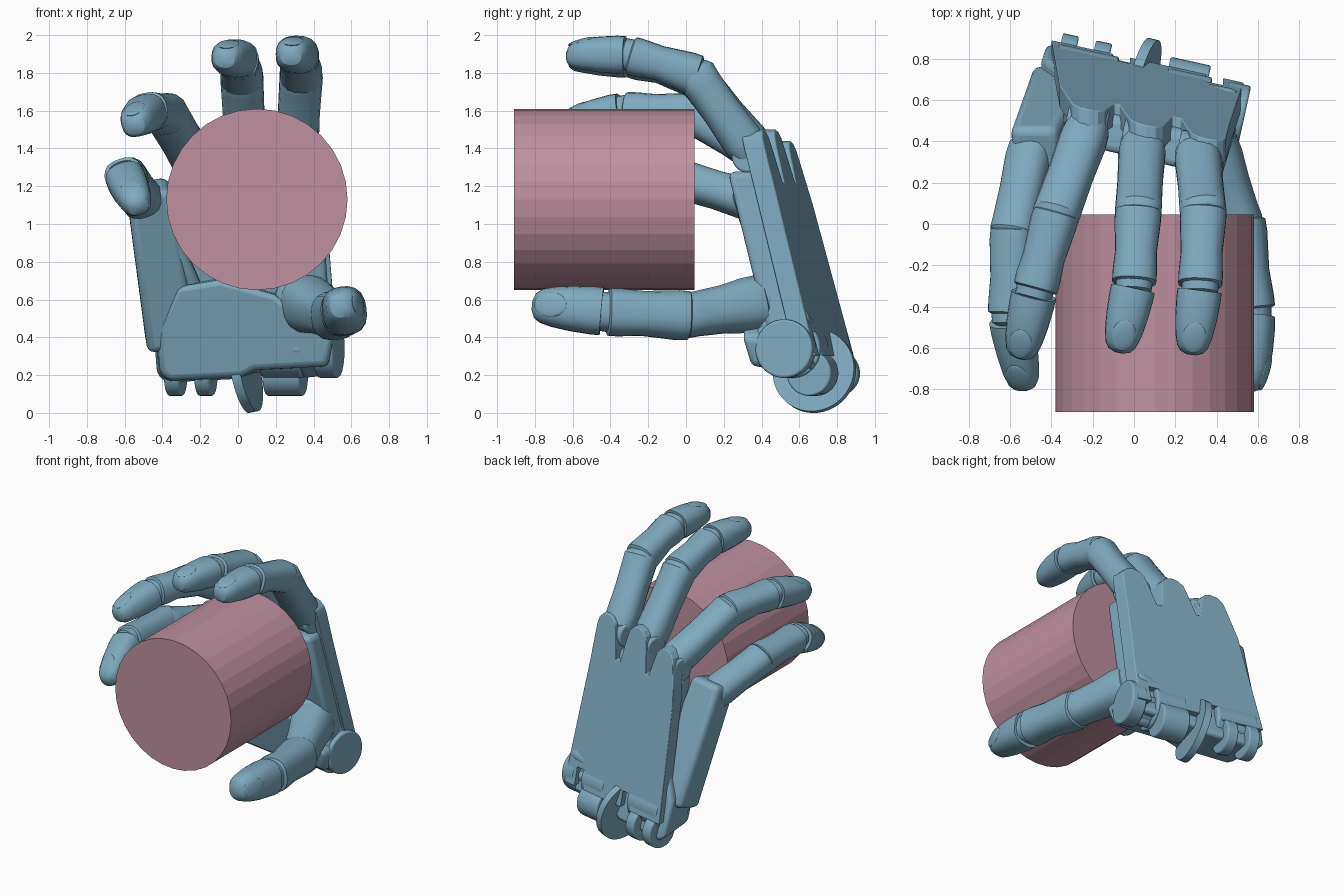
import bpy, bmesh
from math import cos, sin, pi
from mathutils import Vector, Matrix

if "Cube" in bpy.data.objects:
    bpy.data.objects.remove(bpy.data.objects["Cube"])


def material(name, color):
    m = bpy.data.materials.new(name)
    m.diffuse_color = color
    m.use_nodes = True
    m.node_tree.nodes["Principled BSDF"].inputs["Base Color"].default_value = m.diffuse_color
    return m


BLUE = material("hand_blue", (0.21, 0.40, 0.52, 1))
PINK = material("cylinder_pink", (0.52, 0.28, 0.35, 1))


def finish(name, bm, mat=BLUE, bevel=0.0, smooth=True):
    bmesh.ops.recalc_face_normals(bm, faces=bm.faces)
    me = bpy.data.meshes.new(name)
    bm.to_mesh(me)
    bm.free()
    ob = bpy.data.objects.new(name, me)
    bpy.context.collection.objects.link(ob)
    me.materials.append(mat)
    bpy.context.view_layer.objects.active = ob
    bpy.ops.object.select_all(action='DESELECT')
    ob.select_set(True)
    if smooth:
        bpy.ops.object.shade_smooth_by_angle(angle=0.5)
    if bevel:
        b = ob.modifiers.new("round", 'BEVEL')
        b.width, b.segments, b.limit_method = bevel, 3, 'ANGLE'
    return ob


def frame(p, q, up):
    d = (q - p).normalized()
    side = d.cross(Vector(up)).normalized()
    return d, side, side.cross(d)


def loft(name, rings, bevel=0.0):
    bm = bmesh.new()
    rows = [[bm.verts.new(v) for v in r] for r in rings]
    n = len(rows[0])
    for a, b in zip(rows, rows[1:]):
        for i in range(n):
            bm.faces.new((a[i], a[(i + 1) % n], b[(i + 1) % n], b[i]))
    bm.faces.new(rows[0][::-1])
    bm.faces.new(rows[-1])
    return finish(name, bm, bevel=bevel)


def phalanx(name, p, q, up, prof, r, n=20):
    """Rounded segment; prof rows: position, width, depth, rise (in r)."""
    d, s, u = frame(p, q, up)
    L = (q - p).length
    rings = []
    for t, w, h, rise in prof:
        c = p + d * (t * L) + u * (rise * r)
        ring = []
        for k in range(n):
            x, y = cos(2 * pi * k / n), sin(2 * pi * k / n)
            f = (abs(x) ** 2.6 + abs(y) ** 2.6) ** (-1 / 2.6)
            ring.append(c + s * (x * f * w * r) + u * (y * f * h * r))
        rings.append(ring)
    return loft(name, rings)


def shear(x, t, z):
    """Palm space: t is depth measured from the sloping back of the hand."""
    return Vector((x, 0.88 - 0.22 * x - 0.26 * z + t, z))


def slab(name, outline, t0, t1, bevel=0.02, inset=1.0):
    cx = sum(p[0] for p in outline) / len(outline)
    cz = sum(p[1] for p in outline) / len(outline)
    back = [shear(x, t0, z) for x, z in outline]
    front = [shear(cx + (x - cx) * inset, t1, cz + (z - cz) * inset) for x, z in outline]
    return loft(name, [back, front], bevel)


def beam(name, p, q, up, a, b, bevel=0.04):
    """Tapered block; a and b are (half width, half depth) at each end."""
    p, q = Vector(p), Vector(q)
    d, s, u = frame(p, q, up)
    sq = ((-1, -1), (1, -1), (1, 1), (-1, 1))
    return loft(name, [[c + s * (i * w) + u * (j * h) for i, j in sq]
                       for c, (w, h) in ((p, a), (q, b))], bevel)


def rod(name, c, axis, r, depth, n=40, mat=BLUE, bevel=0.0, smooth=True):
    bm = bmesh.new()
    bmesh.ops.create_cone(bm, cap_ends=True, segments=n, radius1=r, radius2=r, depth=depth)
    rot = Vector((0, 0, 1)).rotation_difference(Vector(axis)).to_matrix().to_4x4()
    bm.transform(Matrix.Translation(c) @ rot)
    return finish(name, bm, mat, bevel, smooth)


def ball(name, c, scale, axes):
    bm = bmesh.new()
    bmesh.ops.create_uvsphere(bm, u_segments=20, v_segments=12, radius=1)
    rot = Matrix(axes).transposed().to_4x4()
    bm.transform(Matrix.Translation(c) @ rot @ Matrix.Diagonal((*scale, 1)))
    return finish(name, bm)


# phalanx profiles
PROX = [(-.17, .45, .45, -.2), (-.12, .8, .75, -.1), (-.03, .98, .95, 0), (.12, 1.04, 1, 0),
        (.5, 1, .92, 0), (.85, 1.02, .95, 0), (1, 1.03, 1, 0), (1.07, .9, .85, -.05), (1.12, .5, .5, -.15)]
MID = [(-.1, .6, .6, -.1), (-.03, 1.0, .98, 0), (.1, 1.02, 1, 0), (.55, .92, .84, .04),
       (.85, .98, .93, 0), (.97, .97, .92, 0), (.99, .82, .78, 0), (1.1, .78, .74, 0), (1.15, .4, .4, 0)]
TIP = [(.07, .75, .7, 0), (.07, .98, .9, 0), (.2, .98, .92, 0), (.5, .92, .86, 0), (.75, .82, .76, 0),
       (.92, .68, .64, -.04), (1.0, .5, .45, -.08), (1.04, .2, .2, -.1)]
THUMB_PROX = [(-.12, .8, .8, 0), (0, 1.15, 1.1, 0), (.2, 1.12, 1.1, 0), (.5, .98, .98, 0),
              (.85, .92, .9, 0), (1, .92, .9, 0), (1.1, .8, .8, 0)]


def finger(name, pts, up, r, prox=PROX):
    k, m, j, t = (Vector(p) for p in pts)
    phalanx(name + "_proximal", k, m, up, prox, r)
    phalanx(name + "_middle", m, j, up, MID, r)
    phalanx(name + "_distal", j, t, up, TIP, r)
    d, s, u = frame(j, t, up)
    tilted = (u + d * .28).normalized()
    nail = j.lerp(t, .78) + u * (r * .62)
    ball(name + "_nail", nail, (.52 * r, .72 * r, .13 * r), (s, (d - u * .28).normalized(), tilted))


# held cylinder
rod("held_cylinder", (.10, -.4325, 1.13), (0, 1, 0), .48, .955, 32, PINK, smooth=False)

# fingers and thumb
finger("first_finger", [(.31, .33, 1.40), (.335, .05, 1.79), (.32, -.30, 1.895), (.28, -.62, 1.90)], (0, -.2, 1), .11)
finger("second_finger", [(.04, .37, 1.39), (.02, .05, 1.78), (0, -.29, 1.875), (-.07, -.61, 1.885)], (0, -.2, 1), .11)
finger("third_finger", [(-.23, .45, 1.33), (-.38, .04, 1.58), (-.48, -.32, 1.595), (-.55, -.64, 1.53)], (-.2, 0, 1), .11)
finger("fourth_finger", [(-.50, .36, 1.12), (-.585, -.04, 1.24), (-.60, -.44, 1.25), (-.53, -.79, 1.10)], (-.35, 0, 1), .107)
finger("thumb", [(.36, .38, .58), (.51, 0, .515), (.565, -.42, .535), (.555, -.80, .57)], (1, 0, .15), .128, THUMB_PROX)
ball("thumb_base", (.34, .41, .59), (.15, .13, .15), Matrix.Identity(3))

# back plate with three rounded knuckle prongs and wrist notches
outline = [(-.40, .30), (-.10, .30), (-.10, .41), (-.02, .41), (-.02, .30), (.35, .30),
           (.35, .43), (.43, .43), (.43, .30), (.53, .30), (.46, 1.15)]
for x, top in ((.355, 1.50), (.06, 1.50), (-.22, 1.44)):
    if x < .3:
        outline += [(x + .125, 1.22)]
    outline += [(x + .09 * cos(a * pi / 6), top - .09 + .09 * sin(a * pi / 6)) for a in range(7)]
    if x > -.2:
        outline += [(x - .13, 1.22)]
outline += [(-.36, 1.10)]
slab("back_plate", outline, 0, -.11, .006)

# palm body and heel
slab("palm_body", [(-.38, .35), (.50, .35), (.43, 1.28), (-.33, 1.24)], -.05, -.24, .04)
slab("palm_heel", [(-.43, .20), (-.38, .16), (.02, .18), (.10, .22), (.50, .24), (.53, .40),
                   (.20, .64), (-.10, .72), (-.34, .68), (-.45, .45)], -.05, -.37, .10, .95)

# knuckle hinges
for i, (x, z) in enumerate(((.31, 1.36), (.04, 1.35), (-.23, 1.29))):
    rod(f"knuckle_hinge_{i + 1}", shear(x, -.11, z), (1, -.22, 0), .09, .20, 24, bevel=.015)

# swinging outer metacarpal
beam("outer_metacarpal", (-.345, .65, .37), (-.48, .35, 1.20), (0, -1, 0), (.14, .13), (.115, .12))
beam("outer_web", (-.24, .62, .5), (-.38, .42, .95), (0, -1, 0), (.12, .1), (.06, .1))

# thumb mount
beam("thumb_mount", (.42, .62, .27), (.37, .38, .42), (1, 0, 0), (.11, .09), (.10, .11))
beam("thumb_bridge", (.42, .58, .40), (.34, .43, .60), (1, 0, 0), (.13, .10), (.12, .11))

# wrist hinge barrels, flush with the back plate
AX = (1, -.22, 0)
for name, x, w in (("wrist_barrel_left", -.25, .30), ("wrist_barrel_right", .24, .22),
                   ("wrist_barrel_end", .48, .11)):
    rod(name, shear(x, -.158, .34), AX, .155, w, bevel=.012)
rod("wrist_pin", shear(.05, -.16, .30), AX, .09, .88)

# wrist lugs and tendon wheel
for i, (x, w) in enumerate(((-.33, .08), (-.17, .08), (.25, .2))):
    rod(f"wrist_lug_{i + 1}", shear(x, -.10, .21), AX, .12, w, 32, bevel=.01)
rod("tendon_wheel", (.04, .68, .222), (1, -.26, .2), .222, .05, 48)
